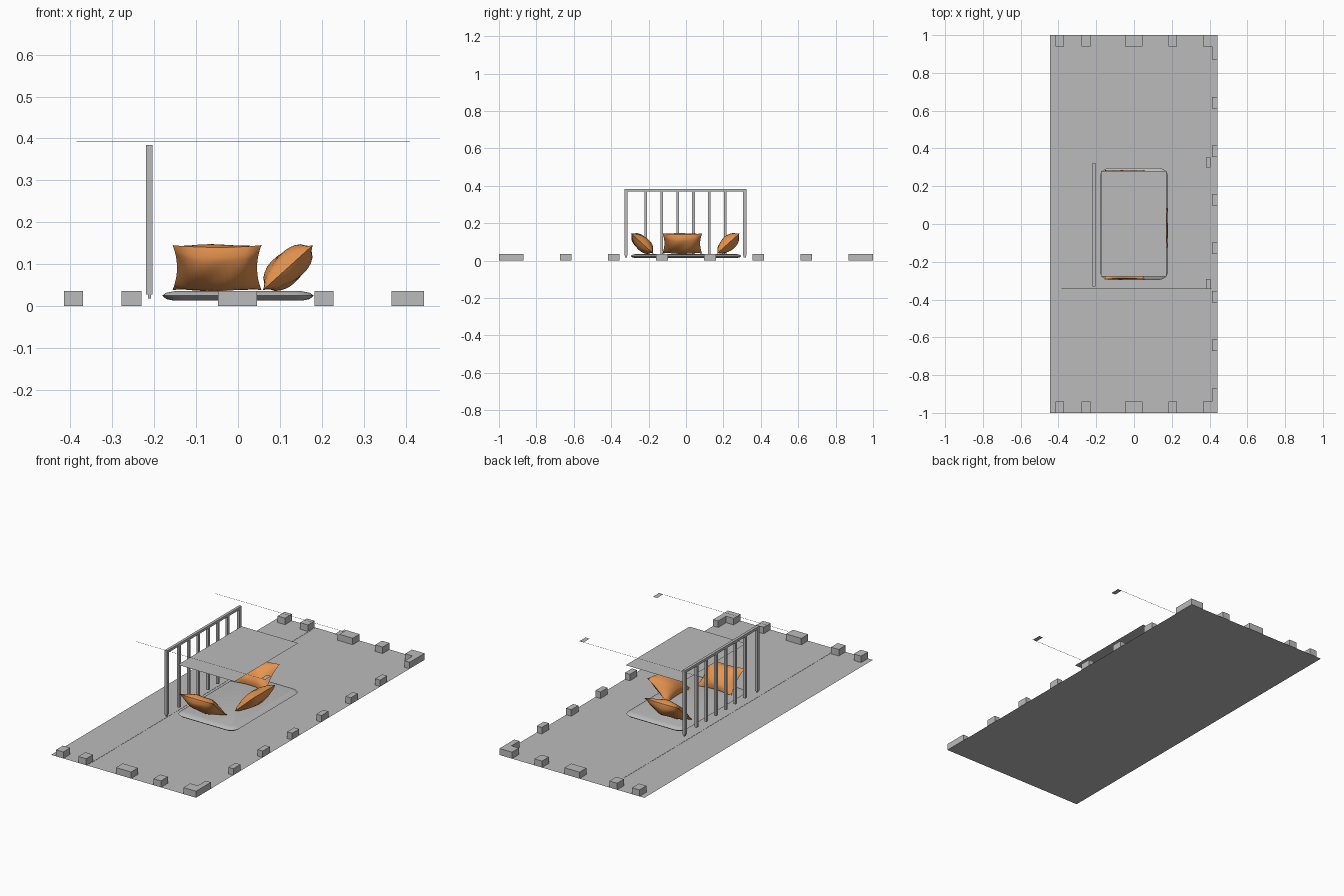
import bpy, bmesh, math
from mathutils import Matrix, Vector

if "Cube" in bpy.data.objects:
    bpy.data.objects.remove(bpy.data.objects["Cube"], do_unlink=True)


def material(name, rgb):
    m = bpy.data.materials.new(name)
    m.use_nodes = True
    m.diffuse_color = (*rgb, 1)
    m.node_tree.nodes["Principled BSDF"].inputs["Base Color"].default_value = (*rgb, 1)
    return m


GREY = material("grey", (0.5, 0.5, 0.5))
ORANGE = material("orange fabric", (0.8, 0.3, 0.08))


def finish(name, bm, mat, smooth=None):
    bmesh.ops.recalc_face_normals(bm, faces=bm.faces)
    me = bpy.data.meshes.new(name)
    bm.to_mesh(me)
    bm.free()
    me.materials.append(mat)
    ob = bpy.data.objects.new(name, me)
    bpy.context.collection.objects.link(ob)
    if smooth:
        bpy.ops.object.select_all(action='DESELECT')
        ob.select_set(True)
        bpy.context.view_layer.objects.active = ob
        bpy.ops.object.shade_smooth_by_angle(angle=math.radians(smooth))
    return ob


def add_box(bm, x0, x1, y0, y1, z0, z1):
    size = Matrix.Diagonal((x1 - x0, y1 - y0, z1 - z0, 1))
    mid = Matrix.Translation(((x0 + x1) / 2, (y0 + y1) / 2, (z0 + z1) / 2))
    bmesh.ops.create_cube(bm, size=1, matrix=mid @ size)


def box(name, *bounds):
    bm = bmesh.new()
    add_box(bm, *bounds)
    return finish(name, bm, GREY)


def sheet(name, x0, x1, y0, y1, z):
    bm = bmesh.new()
    bm.faces.new([bm.verts.new((x, y, z)) for x, y in
                  ((x0, y0), (x1, y0), (x1, y1), (x0, y1))])
    ob = finish(name, bm, GREY)
    if ob.data.polygons[0].normal.z < 0:
        ob.data.flip_normals()
    return ob


# Floor with a fine seam line
sheet("floor", -0.445, 0.443, -1, 1, 0)
box("floor_seam", -0.226, -0.225, -1, 1, 0, 0.001)

# Low blocks along both ends and the right edge
TOP = 0.036
for side, label in ((-1, "front"), (1, "back")):
    ya, yb = sorted((side, side * 0.94))
    for i, (xa, xb) in enumerate(((-0.415, -0.37), (-0.278, -0.23),
                                  (-0.048, 0.045), (0.182, 0.228))):
        box(f"{label}_edge_block_{i + 1}", xa, xb, ya, yb, 0, TOP)
    # L-shaped corner block, extruded from its outline
    bm = bmesh.new()
    outline = ((0.366, 1), (0.443, 1), (0.443, 0.87), (0.412, 0.87), (0.412, 0.94), (0.366, 0.94))
    face = bm.faces.new([bm.verts.new((x, side * y, 0)) for x, y in outline])
    ext = bmesh.ops.extrude_face_region(bm, geom=[face], use_keep_orig=True)["geom"]
    bmesh.ops.translate(bm, vec=(0, 0, TOP),
                        verts=[v for v in ext if isinstance(v, bmesh.types.BMVert)])
    finish(f"{label}_corner_block", bm, GREY)

for i in range(6):
    y = (i - 2.5) * 0.257
    box(f"right_edge_block_{i + 1}", 0.412, 0.443, y - 0.031, y + 0.031, 0, TOP)

# Railing: top rail, two end posts and slim bars
box("railing_top", -0.219, -0.204, -0.33, 0.323, 0.37, 0.384)
for label, y in (("front", -0.321), ("back", 0.314)):
    box(f"railing_post_{label}", -0.219, -0.204, y - 0.009, y + 0.009, 0.028, 0.37)
    box(f"railing_foot_{label}", -0.215, -0.208, y - 0.006, y + 0.006, 0.018, 0.028)
bm = bmesh.new()
for i in range(6):
    y = -0.0025 + (i - 2.5) * 0.085
    add_box(bm, -0.218, -0.205, y - 0.007, y + 0.007, 0.028, 0.37)
finish("railing_bars", bm, GREY)


# Thin mattress: stacked rounded rectangles
def rounded_loop(bm, hx, hy, r, z, steps=6):
    loop = []
    for q, (sx, sy) in enumerate(((1, 1), (-1, 1), (-1, -1), (1, -1))):
        for k in range(steps + 1):
            a = (q + k / steps) * math.pi / 2
            loop.append(bm.verts.new((sx * (hx - r) + r * math.cos(a),
                                      sy * (hy - r) + r * math.sin(a), z)))
    return loop


bm = bmesh.new()
loops = [rounded_loop(bm, 0.181 - d, 0.296 - d, 0.05 - d, z) for d, z in
         ((0.03, 0.013), (0.01, 0.017), (0, 0.025), (0.01, 0.032), (0.03, 0.036))]
for a, b in zip(loops, loops[1:]):
    for i in range(len(a)):
        j = (i + 1) % len(a)
        bm.faces.new((a[i], a[j], b[j], b[i]))
bm.faces.new(loops[0][::-1])
bm.faces.new(loops[-1])
finish("mattress", bm, GREY, 30)


# Pillows: two bulged grids with pinched corners, leaning outward
def pillow(name, centre, turn, lean=42, w=0.106, h=0.08, t=0.038, n=12):
    bm = bmesh.new()
    place = (Matrix.Translation(centre) @ Matrix.Rotation(math.radians(turn), 4, 'Z')
             @ Matrix.Rotation(math.radians(lean), 4, 'X'))
    for side in (-1, 1):
        grid = bmesh.ops.create_grid(bm, x_segments=n, y_segments=n, size=1)["verts"]
        for v in grid:
            u, q = v.co.x, v.co.y
            bulge = max(0, (1 - u * u) * (1 - q * q)) ** 0.55
            wrinkle = 1 + 0.08 * math.sin(5 * u + 3 * q + turn)
            v.co = place @ Vector((u * w * (1 - 0.1 * (1 - q * q)),
                                   q * h * (1 - 0.1 * (1 - u * u)),
                                   side * t * bulge * wrinkle))
    bmesh.ops.remove_doubles(bm, verts=bm.verts, dist=0.0001)
    return finish(name, bm, ORANGE, 40)


pillow("pillow_front", (-0.05, -0.234, 0.092), 180)
pillow("pillow_back", (-0.05, 0.226, 0.092), 0)
pillow("pillow_right", (0.119, -0.02, 0.092), -90)

# Hanging sheet above the mattress
sheet("canopy_sheet", -0.175, 0.173, -0.277, 0.281, 0.295)

# Fine overhead wires, each with a small end plate
for label, y, inward in (("front", -0.343, 1), ("back", 0.352, -1)):
    box(f"wire_{label}", -0.385, 0.41, y - 0.0005, y + 0.0005, 0.3925, 0.3935)
    ya, yb = sorted((y, y + inward * 0.052))
    sheet(f"wire_plate_{label}", 0.381, 0.406, ya, yb, 0.393)
